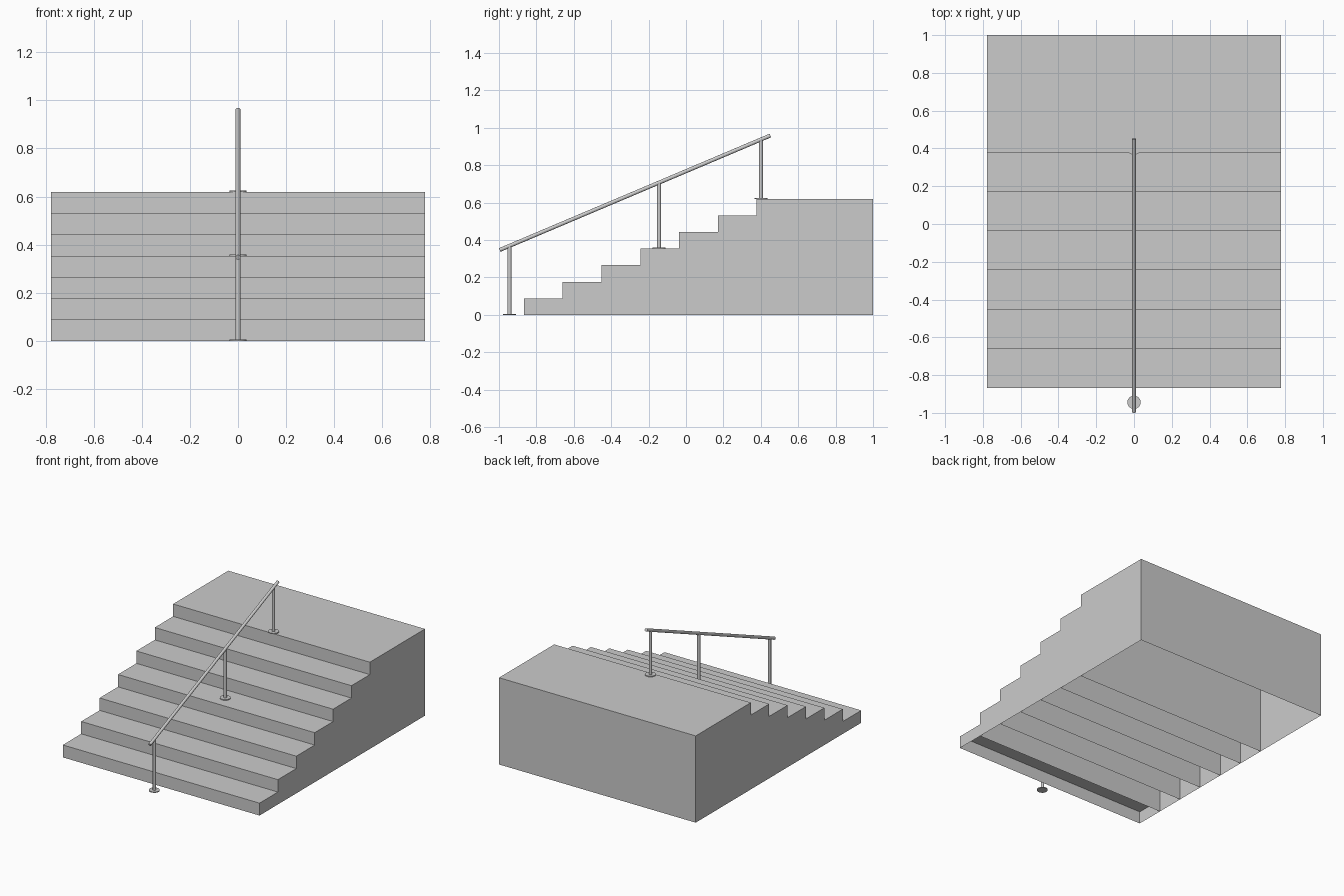
import bpy, bmesh, math
from mathutils import Vector

if "Cube" in bpy.data.objects:
    bpy.data.objects.remove(bpy.data.objects["Cube"])

STEPS, RUN, RISE = 7, 0.2075, 0.0885
FRONT, BACK, HALF_W = -0.867, 1.0, 0.777

concrete = bpy.data.materials.new("grey")
concrete.diffuse_color = (0.6, 0.6, 0.6, 1)
concrete.use_nodes = True
concrete.node_tree.nodes["Principled BSDF"].inputs["Base Color"].default_value = concrete.diffuse_color


def link(name, bm):
    mesh = bpy.data.meshes.new(name)
    bm.to_mesh(mesh)
    bm.free()
    mesh.materials.append(concrete)
    obj = bpy.data.objects.new(name, mesh)
    bpy.context.collection.objects.link(obj)
    return obj


# Staircase: hollow steps, open underneath, each riser reaching the floor
bm = bmesh.new()
for i in range(STEPS):
    y0 = FRONT + i * RUN
    y1 = BACK if i == STEPS - 1 else y0 + RUN
    z = (i + 1) * RISE
    lo, hi = [[bm.verts.new((x, y, h)) for x, y in
               ((-HALF_W, y0), (HALF_W, y0), (HALF_W, y1), (-HALF_W, y1))]
              for h in (0, z)]
    bm.faces.new(hi)
    for a in range(4):
        if a == 2 and i < STEPS - 1:
            continue  # the next riser closes this step
        b = (a + 1) % 4
        bm.faces.new((lo[a], lo[b], hi[b], hi[a]))
link("staircase", bm)


# Round bar between two points
def bar(name, p, q, radius, sides=24):
    p, q = Vector(p), Vector(q)
    bm = bmesh.new()
    bmesh.ops.create_cone(bm, cap_ends=True, segments=sides, radius1=radius,
                          radius2=radius, depth=(q - p).length)
    obj = link(name, bm)
    obj.location = (p + q) / 2
    obj.rotation_euler = (q - p).to_track_quat('Z', 'Y').to_euler()
    bpy.ops.object.select_all(action='DESELECT')
    obj.select_set(True)
    bpy.context.view_layer.objects.active = obj
    bpy.ops.object.shade_smooth_by_angle(angle=math.radians(35))


# Sloping handrail
start, end = Vector((0, -0.996, 0.347)), Vector((0, 0.451, 0.959))
bar("handrail", start, end, 0.0105)

# Posts with round base plates
for name, y, level in (("lower", -0.944, 0), ("middle", -0.144, 4), ("upper", 0.401, 7)):
    z = level * RISE
    top = start.lerp(end, (y - start.y) / (end.y - start.y)).z
    bar(name + "_post", (0, y, z), (0, y, top), 0.0105)
    bar(name + "_base_plate", (0, y, z), (0, y, z + 0.006), 0.035, 32)
